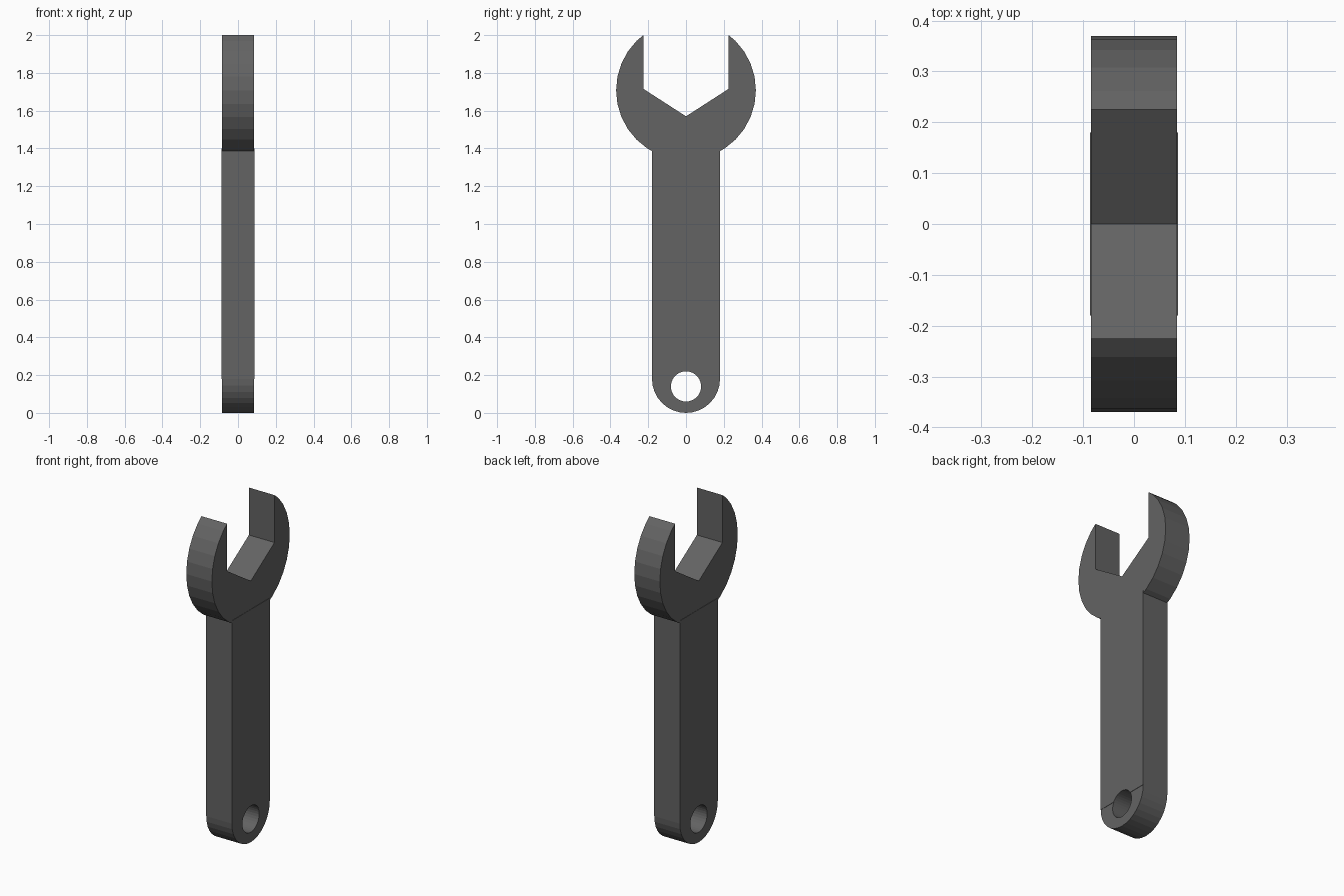
import bpy, bmesh
from math import radians, sin, cos

cube = bpy.data.objects.get("Cube")
if cube:
    bpy.data.objects.remove(cube, do_unlink=True)

steel = bpy.data.materials.new("dark_steel")
steel.use_nodes = True
color = (0.125, 0.125, 0.125, 1)
steel.diffuse_color = color
steel.node_tree.nodes["Principled BSDF"].inputs["Base Color"].default_value = color


def arc(center_z, radius, start, end, steps):
    """Points (y, z) along an arc, angles in degrees."""
    angles = [radians(start + (end - start) * i / steps) for i in range(steps + 1)]
    return [(radius * cos(a), center_z + radius * sin(a)) for a in angles]


def plate(name, outline, half_thickness):
    """Extrude a (y, z) outline symmetrically along x."""
    bm = bmesh.new()
    face = bm.faces.new([bm.verts.new((-half_thickness, y, z)) for y, z in outline])
    out = bmesh.ops.extrude_face_region(bm, geom=[face], use_keep_orig=True)
    moved = [v for v in out["geom"] if isinstance(v, bmesh.types.BMVert)]
    bmesh.ops.translate(bm, verts=moved, vec=(2 * half_thickness, 0, 0))
    bmesh.ops.recalc_face_normals(bm, faces=bm.faces)
    mesh = bpy.data.meshes.new(name)
    bm.to_mesh(mesh)
    bm.free()
    mesh.materials.append(steel)
    obj = bpy.data.objects.new(name, mesh)
    bpy.context.collection.objects.link(obj)
    return obj


HALF_WIDTH = 0.18
HOLE_Z, HOLE_R = 0.14, 0.08

# Open-ended jaw: round head with an angular notch
head = arc(1.708, 0.37, 45, -225, 24)
notch = [(-0.225, 2.0), (-0.225, 1.715), (0, 1.57), (0.225, 1.715), (0.225, 2.0)]
plate("jaw_head", head + notch, 0.085)

# Straight handle, its lower edge cut by the top of the hanging hole
bar = [(HALF_WIDTH, HALF_WIDTH), (HALF_WIDTH, 1.4),
       (-HALF_WIDTH, 1.4), (-HALF_WIDTH, HALF_WIDTH)]
plate("handle", bar + arc(HOLE_Z, HOLE_R, 150, 30, 12), 0.087)

# Rounded handle end around the rest of the hole
end = arc(HALF_WIDTH, HALF_WIDTH, 180, 360, 16)
plate("handle_end", end + arc(HOLE_Z, HOLE_R, 30, -210, 22), 0.085)
